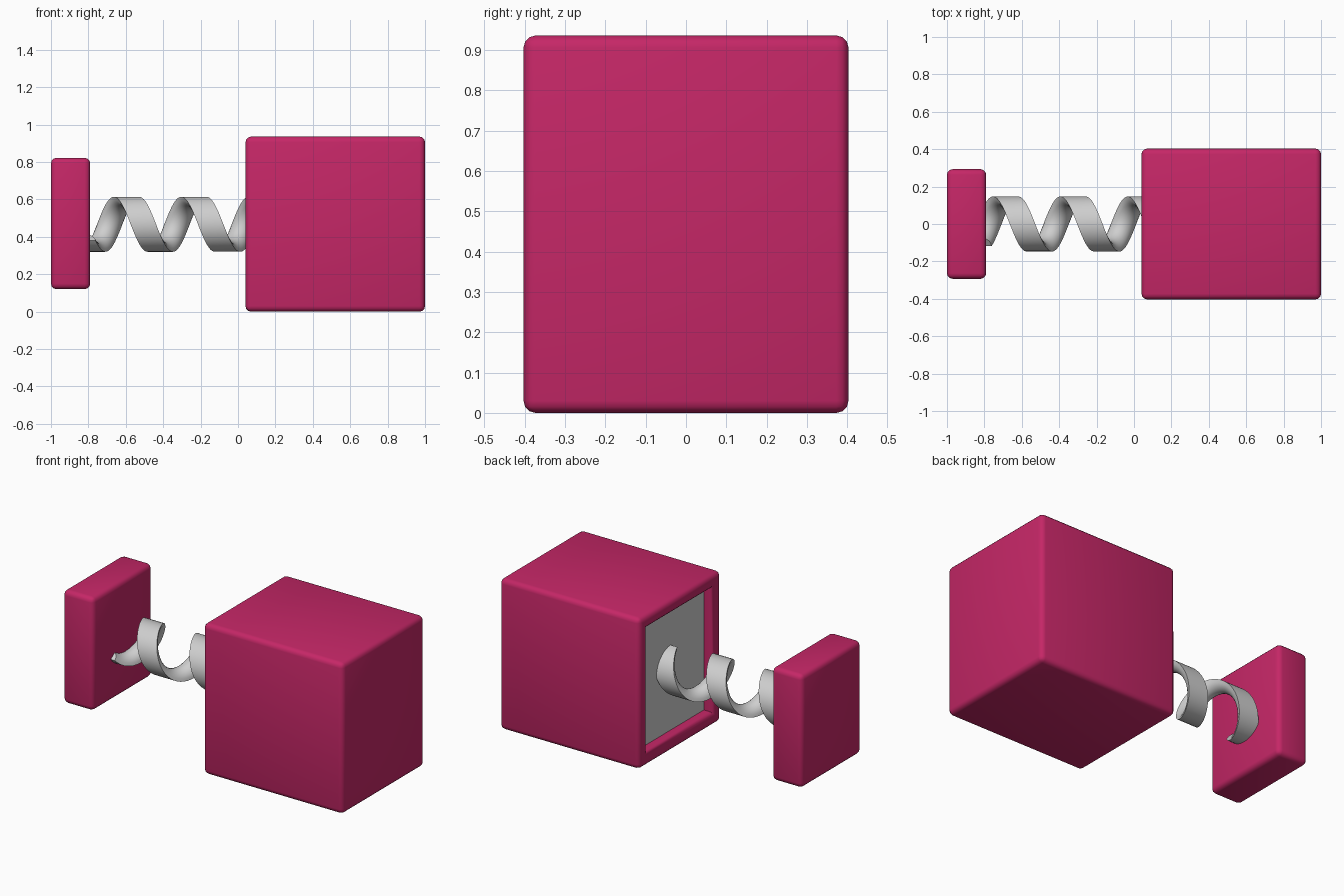
import bpy, bmesh, math
from mathutils import Matrix, Vector

if "Cube" in bpy.data.objects:
    bpy.data.objects.remove(bpy.data.objects["Cube"])


def material(name, rgb):
    m = bpy.data.materials.new(name)
    m.diffuse_color = (*rgb, 1)
    m.use_nodes = True
    m.node_tree.nodes["Principled BSDF"].inputs["Base Color"].default_value = m.diffuse_color
    return m


PINK = material("raspberry pink", (0.56, 0.02, 0.135))
GREY = material("light grey", (0.62, 0.62, 0.62))


def finish(name, bm, *mats):
    bmesh.ops.recalc_face_normals(bm, faces=bm.faces)
    me = bpy.data.meshes.new(name)
    bm.to_mesh(me)
    bm.free()
    for m in mats:
        me.materials.append(m)
    ob = bpy.data.objects.new(name, me)
    bpy.context.collection.objects.link(ob)
    bpy.ops.object.select_all(action='DESELECT')
    ob.select_set(True)
    bpy.context.view_layer.objects.active = ob
    bpy.ops.object.shade_smooth_by_angle(angle=math.radians(40))
    return ob


def block(lo, hi):
    bm = bmesh.new()
    lo, hi = Vector(lo), Vector(hi)
    size = hi - lo
    bmesh.ops.create_cube(bm, size=1, matrix=Matrix.Translation((lo + hi) / 2)
                          @ Matrix.Diagonal((*size, 1)))
    return bm


def bevel(bm, edges, width):
    bmesh.ops.bevel(bm, geom=edges, offset=width, segments=3, profile=0.5,
                    affect='EDGES', clamp_overlap=True, material=0)


# Box with a shallow recess on its left side, grey at the bottom of the recess
bm = block((0.04, -0.403, 0), (1.0, 0.403, 0.936))
outer = list(bm.edges)
panel = min(bm.faces, key=lambda f: f.calc_center_median().x)
bmesh.ops.inset_region(bm, faces=[panel], thickness=0.085, use_even_offset=True)
rim = list(panel.edges)
floor = bmesh.ops.extrude_discrete_faces(bm, faces=[panel])["faces"][0]
bmesh.ops.translate(bm, verts=floor.verts, vec=(0.06, 0, 0))
floor.material_index = 1
keep = set(floor.edges)
bm.edges.ensure_lookup_table()
sharp = [e for e in bm.edges if e not in keep and len(e.link_faces) == 2
         and e.calc_face_angle() > 0.5
         and abs(e.verts[0].co.x - e.verts[1].co.x) != 0.06
         and (floor.verts[0] not in e.verts)
         and not any(v in floor.verts for v in e.verts)]
bevel(bm, sharp, 0.03)
finish("box", bm, PINK, GREY)

# Punching pad on the free end of the spring
bm = block((-1.0, -0.293, 0.12), (-0.79, 0.293, 0.822))
bevel(bm, list(bm.edges), 0.03)
finish("end_pad", bm, PINK)

# Coil spring: flat outside, rounded inside, swept along a helix on the x axis
R, PITCH, HALF, DEPTH, ZC = 0.147, 0.36, 0.068, 0.06, 0.467
X0, X1, STEPS, ARC = -0.83, 0.12, 110, 10
profile = [(HALF * math.cos(math.pi * k / ARC), R - DEPTH * math.sin(math.pi * k / ARC))
           for k in range(ARC + 1)]
profile.insert(0, (0, R))
bm = bmesh.new()
rings = []
for i in range(STEPS + 1):
    x = X0 + (X1 - X0) * i / STEPS
    a = 2 * math.pi * (x + 0.686) / PITCH
    rings.append([bm.verts.new((x + dx, r * math.cos(a), ZC + r * math.sin(a)))
                  for dx, r in profile])
n = len(profile)
for p, q in zip(rings, rings[1:]):
    for k in range(n):
        j = (k + 1) % n
        bm.faces.new((p[k], p[j], q[j], q[k]))
bm.faces.new(rings[0])
bm.faces.new(rings[-1])
finish("spring", bm, GREY)
